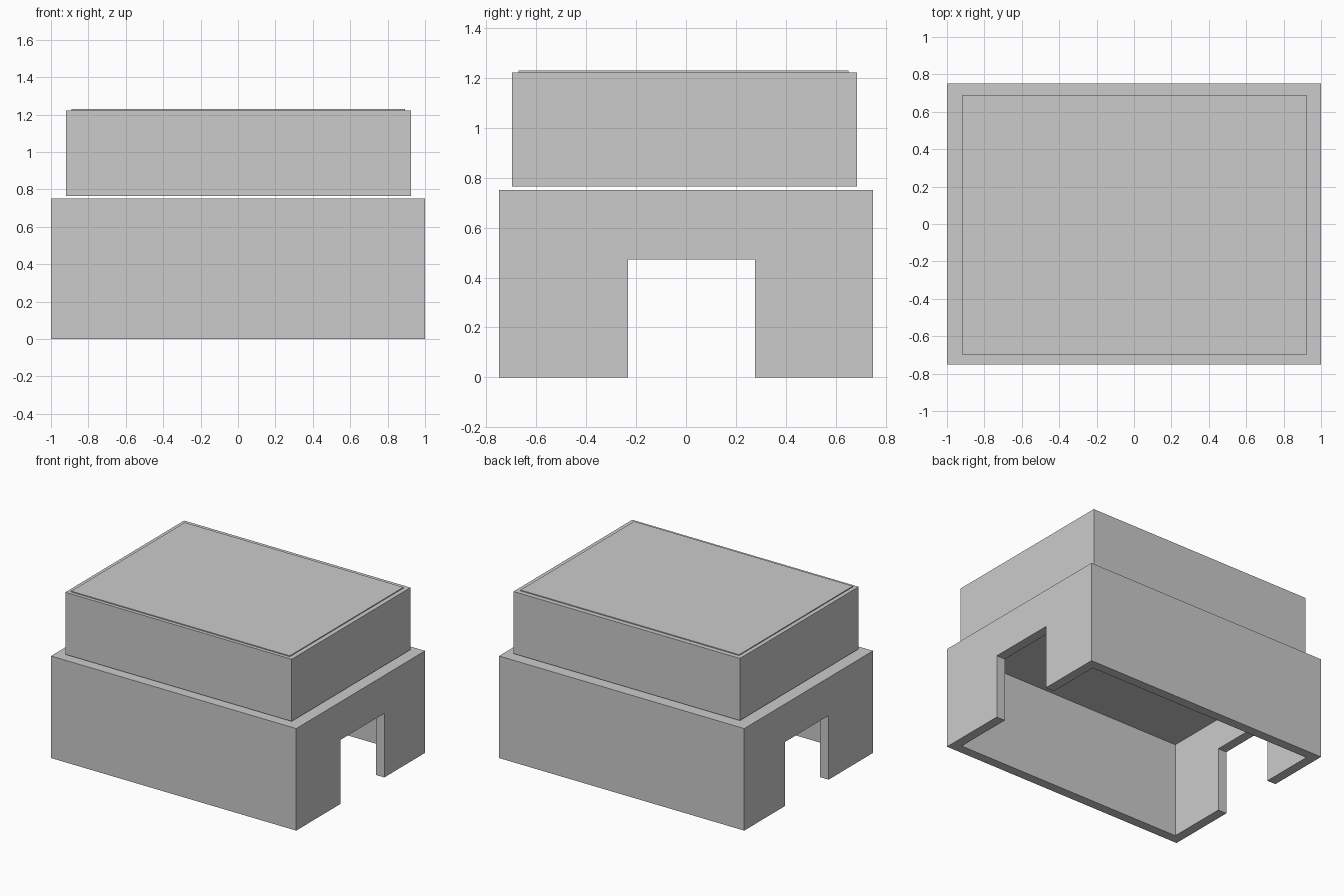
import bpy

if "Cube" in bpy.data.objects:
    bpy.data.objects.remove(bpy.data.objects["Cube"])


def box(name, x, y, z):
    """Axis-aligned box from (min, max) ranges."""
    centre = [(r[0] + r[1]) / 2 for r in (x, y, z)]
    size = [r[1] - r[0] for r in (x, y, z)]
    bpy.ops.mesh.primitive_cube_add(size=1, location=centre)
    ob = bpy.context.object
    ob.name = ob.data.name = name
    ob.scale = size
    bpy.ops.object.transform_apply(location=True, rotation=False, scale=True)
    return ob


def boolean(target, other, operation):
    """Apply a boolean and remove the helper object."""
    mod = target.modifiers.new(operation.lower(), 'BOOLEAN')
    mod.operation = operation
    mod.solver = 'EXACT'
    mod.object = other
    bpy.context.view_layer.objects.active = target
    bpy.ops.object.modifier_apply(modifier=mod.name)
    bpy.data.objects.remove(other, do_unlink=True)


WALL = 0.07

# lower housing: open underneath, with a doorway through both end walls
base = box("lower_housing", (-1, 1), (-0.75, 0.75), (0, 0.752))
boolean(base, box("cavity_cutter", (-1 + WALL, 1 - WALL),
                  (-0.75 + WALL, 0.75 - WALL), (-0.1, 0.70)), 'DIFFERENCE')
boolean(base, box("doorway_cutter", (-1.2, 1.2),
                  (-0.233, 0.276), (-0.2, 0.472)), 'DIFFERENCE')

# upper block, floating just above the housing, with a thin raised top panel
upper = box("upper_block", (-0.92, 0.926), (-0.697, 0.686), (0.765, 1.223))
boolean(upper, box("top_panel", (-0.89, 0.893), (-0.672, 0.652), (1.2, 1.23)), 'UNION')
